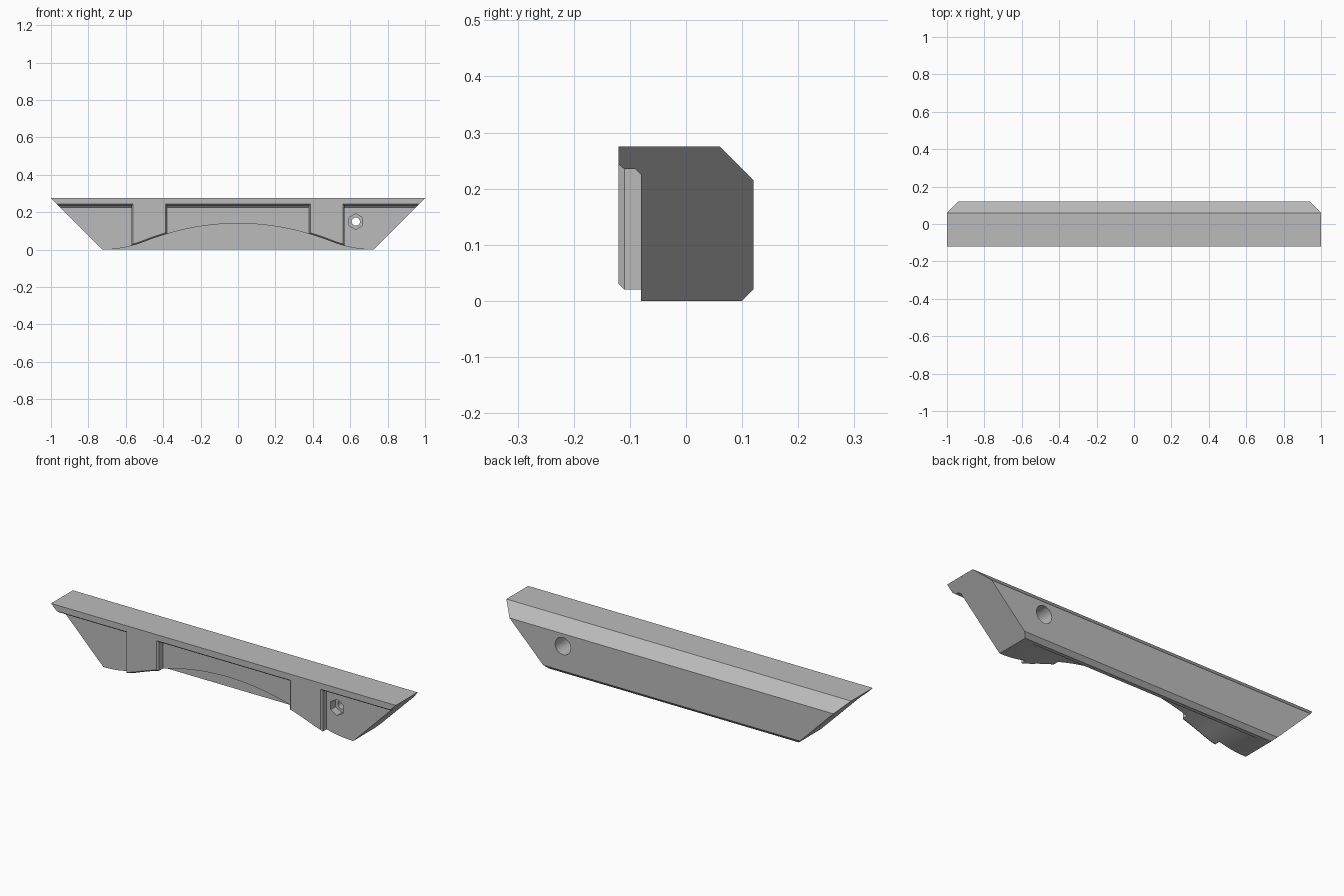
import bpy, bmesh, math

if "Cube" in bpy.data.objects:
    bpy.data.objects.remove(bpy.data.objects["Cube"], do_unlink=True)

grey = bpy.data.materials.new("plain grey")
grey.use_nodes = True
grey.diffuse_color = (0.5, 0.5, 0.5, 1)
grey.node_tree.nodes["Principled BSDF"].inputs["Base Color"].default_value = (0.5, 0.5, 0.5, 1)


def loft(name, rings):
    """Solid joining equal-length rings of points, capped at both ends."""
    bm = bmesh.new()
    rows = [[bm.verts.new(p) for p in ring] for ring in rings]
    n = len(rows[0])
    for a, b in zip(rows, rows[1:]):
        for i in range(n):
            j = (i + 1) % n
            bm.faces.new((a[i], a[j], b[j], b[i]))
    bm.faces.new(rows[0])
    bm.faces.new(rows[-1])
    bmesh.ops.recalc_face_normals(bm, faces=bm.faces)
    mesh = bpy.data.meshes.new(name)
    bm.to_mesh(mesh)
    bm.free()
    mesh.materials.append(grey)
    obj = bpy.data.objects.new(name, mesh)
    bpy.context.collection.objects.link(obj)
    return obj


def activate(obj):
    bpy.ops.object.select_all(action='DESELECT')
    obj.select_set(True)
    bpy.context.view_layer.objects.active = obj


def boolean(obj, other, operation):
    activate(obj)
    mod = obj.modifiers.new("boolean", 'BOOLEAN')
    mod.operation = operation
    mod.solver = 'EXACT'
    mod.object = other
    bpy.ops.object.modifier_apply(modifier=mod.name)
    bpy.data.objects.remove(other, do_unlink=True)


def arch_height(x):
    """Shallow arc that eases out flat at each end."""
    x = abs(x)
    if x < 0.5:
        return 0.14 - 0.388 * x * x
    return 0.043 * ((0.72 - x) / 0.22) ** 2


def disc(radius, y, sides, turn=0):
    return [(0.63 + radius * math.cos(turn + math.tau * i / sides), y,
             0.15 + radius * math.sin(turn + math.tau * i / sides)) for i in range(sides)]


# Main bar: lipped section with 45 degree ends
section = [(-0.12, 0.275), (0.06, 0.275), (0.12, 0.215), (0.12, 0.02), (0.10, 0),
           (-0.08, 0), (-0.08, 0.225), (-0.09, 0.235), (-0.11, 0.235), (-0.12, 0.243)]
bar = loft("bar", [[(s * (0.725 + z), y, z) for y, z in section] for s in (-1, 1)])

# Two front pads with chamfered sides, joined to the bar
for side in (-1, 1):
    rings = []
    for y, inset in ((-0.06, 0), (-0.11, 0), (-0.12, 0.008)):
        a, b = side * (0.38 + inset), side * (0.57 - inset)
        rings.append([(a, y, 0.005), (b, y, 0.005), (b, y, 0.255), (a, y, 0.255)])
    boolean(bar, loft("front_pad", rings), 'UNION')

# Arched recess under the front, stopping at a thin back wall
steps = 72
curve = [-0.72 + 1.44 * i / steps for i in range(steps + 1)]
arch = []
for y, lift in ((-0.13, 0.016), (-0.11, 0), (0.08, 0)):
    arch.append([(x, y, arch_height(x) + lift) for x in curve]
                + [(0.72, y, -0.05), (-0.72, y, -0.05)])
boolean(bar, loft("arch_cutter", arch), 'DIFFERENCE')

# Bolt hole: hexagonal pocket in front, round counterbore behind
boolean(bar, loft("bolt_cutter", [disc(0.022, y, 32) for y in (-0.2, 0.2)]), 'DIFFERENCE')
boolean(bar, loft("hex_cutter", [disc(0.042, y, 6, math.pi / 6) for y in (-0.2, -0.04)]), 'DIFFERENCE')
boolean(bar, loft("bore_cutter", [disc(0.045, y, 32) for y in (0.02, 0.2)]), 'DIFFERENCE')

activate(bar)
bpy.ops.object.shade_smooth_by_angle(angle=math.radians(20))
